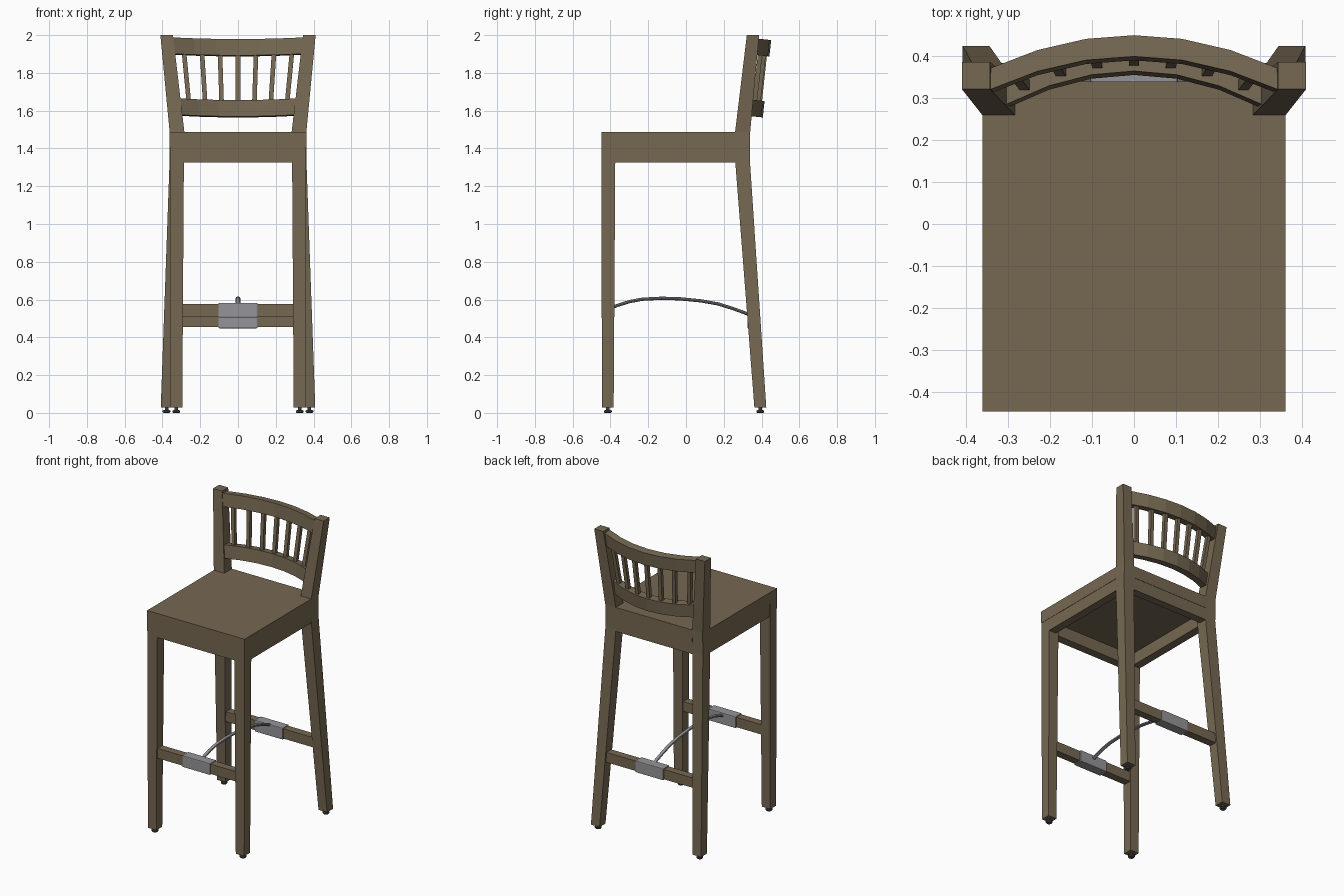
import bpy, bmesh, math
from mathutils import Vector

if "Cube" in bpy.data.objects:
    bpy.data.objects.remove(bpy.data.objects["Cube"])


def material(name, col):
    m = bpy.data.materials.new(name)
    m.diffuse_color = (*col, 1)
    m.use_nodes = True
    m.node_tree.nodes["Principled BSDF"].inputs["Base Color"].default_value = m.diffuse_color
    return m


WOOD = material("wood", (0.18, 0.14, 0.085))
METAL = material("metal", (0.30, 0.30, 0.32))
DARK = material("rubber", (0.06, 0.06, 0.06))


def loft(name, rings, mat=WOOD, smooth=False):
    """Skin a list of equal-length point rings and cap both ends."""
    bm = bmesh.new()
    vs = [[bm.verts.new(p) for p in r] for r in rings]
    n = len(vs[0])
    for a, b in zip(vs, vs[1:]):
        for i in range(n):
            j = (i + 1) % n
            bm.faces.new((a[i], a[j], b[j], b[i]))
    bm.faces.new(vs[0][::-1])
    bm.faces.new(vs[-1])
    bmesh.ops.recalc_face_normals(bm, faces=bm.faces)
    me = bpy.data.meshes.new(name)
    bm.to_mesh(me)
    bm.free()
    me.materials.append(mat)
    ob = bpy.data.objects.new(name, me)
    bpy.context.collection.objects.link(ob)
    if smooth:
        bpy.context.view_layer.objects.active = ob
        ob.select_set(True)
        bpy.ops.object.shade_smooth_by_angle()
        ob.select_set(False)
    return ob


def rect(x0, x1, y0, y1, z):
    return [(x0, y0, z), (x1, y0, z), (x1, y1, z), (x0, y1, z)]


def box(name, x0, x1, y0, y1, z0, z1, mat=WOOD):
    return loft(name, [rect(x0, x1, y0, y1, z0), rect(x0, x1, y0, y1, z1)], mat)


def disc(x, y, z, r, n=16):
    return [(x + r * math.cos(2 * math.pi * i / n),
             y + r * math.sin(2 * math.pi * i / n), z) for i in range(n)]


# Seat slab, notched around the back posts
outline = [(-.362, -.448), (.362, -.448), (.362, .262), (.284, .262),
           (.284, .34), (-.284, .34), (-.284, .262), (-.362, .262)]
loft("seat", [[(x, y, z) for x, y in outline] for z in (1.407, 1.488)])

# Apron under the seat
box("apron_front", -.286, .286, -.446, -.39, 1.325, 1.407)
box("apron_back", -.286, .286, .285, .338, 1.325, 1.407)

for side, s in (("left", -1), ("right", 1)):
    def r(x0, x1, y0, y1, z):
        return rect(s * x0, s * x1, y0, y1, z)

    loft("apron_" + side, [r(.305, .36, -.376, .264, 1.325),
                           r(.305, .36, -.376, .264, 1.407)])
    loft("front_leg_" + side, [r(.295, .358, -.445, -.383, .028),
                               r(.286, .361, -.448, -.374, 1.407)])
    # Back leg runs on upwards as the backrest post
    loft("back_leg_" + side, [r(.345, .409, .362, .425, .028),
                              r(.284, .362, .26, .338, 1.34),
                              r(.284, .362, .26, .34, 1.488),
                              r(.344, .411, .322, .387, 2.0)])
    # Levelling feet
    for where, x, y in (("front", .327, -.414), ("back", .378, .393)):
        loft(f"foot_{where}_{side}",
             [disc(s * x, y, z, q) for z, q in
              ((0, .016), (.006, .021), (.013, .021), (.015, .009), (.032, .009))],
             DARK)

# Backrest: points in a frame leaning back with the posts
LEAN = math.atan(.108)


def back(x, v, h):
    return (x, .30 + v * math.cos(LEAN) + h * math.sin(LEAN),
            1.49 - v * math.sin(LEAN) + h * math.cos(LEAN))


def bow(x, half):
    return .047 - .08 * (x / half) ** 2


for name, half, h0, h1 in (("top_rail", .345, .41, .497),
                           ("lower_rail", .305, .085, .172)):
    rings = []
    for i in range(-3, 4):
        x = half * i / 3
        v = bow(x, half)
        rings.append([back(x, v, h0), back(x, v + .051, h0),
                      back(x, v + .051, h1), back(x, v, h1)])
    loft(name, rings)

# Fanned spindles
w = .012
for k in range(-3, 4):
    rings = []
    for step, half, h in ((.087, .305, .165), (.095, .345, .415)):
        x = k * step
        v = bow(x, half) + .0255
        rings.append([back(x + a * w, v + b * w, h)
                      for a, b in ((-1, -1), (1, -1), (1, 1), (-1, 1))])
    loft(f"spindle_{k + 4}", rings)

# Footrest bars with metal wear plates
for where, x, y, z in (("front", .30, -.412, .543), ("back", .335, .358, .487)):
    box(f"stretcher_{where}", -x, x, y - .026, y + .026, z - .033, z + .033)
    plate = box(f"wear_plate_{where}", -.104, .104, y - .033, y + .033,
                z - .039, z + .039, METAL)
    bev = plate.modifiers.new("bevel", "BEVEL")
    bev.width = .005
    bev.segments = 2

# Arched metal rod joining the two bars
path = [(-.40, .555), (-.36, .570), (-.30, .589), (-.23, .602), (-.13, .607),
        (-.03, .604), (.08, .593), (.17, .577), (.25, .552), (.345, .517)]
rings = []
for i, (y, z) in enumerate(path):
    a, b = path[max(i - 1, 0)], path[min(i + 1, len(path) - 1)]
    t = Vector((0, b[0] - a[0], b[1] - a[1])).normalized()
    nrm = Vector((0, -t.z, t.y))
    rings.append([Vector((0, y, z)) + Vector((.012 * math.cos(q), 0, 0))
                  + nrm * .009 * math.sin(q)
                  for q in [2 * math.pi * j / 10 for j in range(10)]])
loft("footrest_rod", rings, METAL, True)
